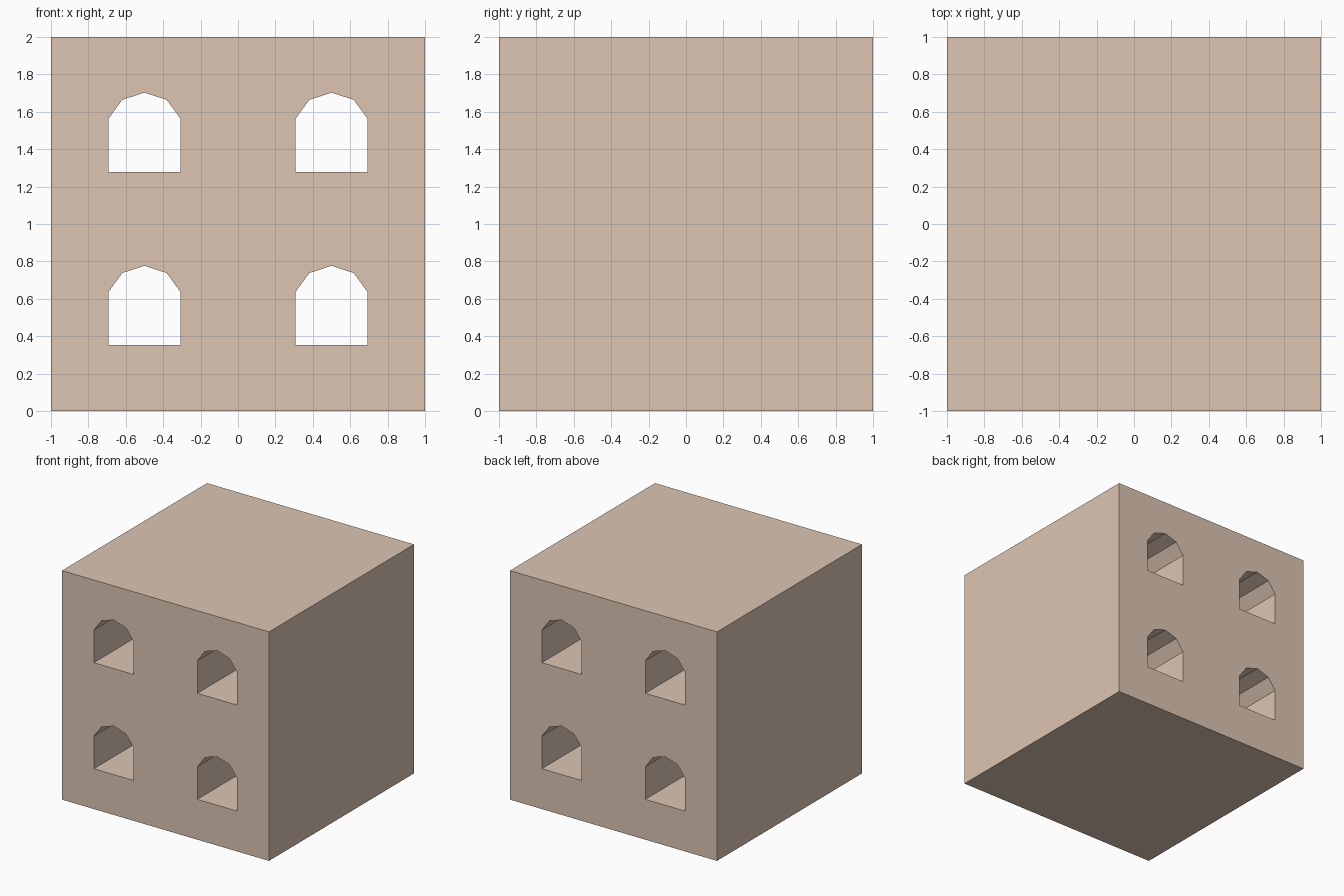
import bpy, bmesh, math

if "Cube" in bpy.data.objects:
    bpy.data.objects.remove(bpy.data.objects["Cube"])

# Solid cube block
bpy.ops.mesh.primitive_cube_add(size=2, location=(0, 0, 1))
block = bpy.context.object
block.name = "wall_block"
mat = bpy.data.materials.new("tan_plaster")
mat.diffuse_color = (0.72, 0.56, 0.45, 1)
mat.use_nodes = True
mat.node_tree.nodes["Principled BSDF"].inputs["Base Color"].default_value = mat.diffuse_color
block.data.materials.append(mat)


# Arched window outline: half-decagon head over a straight-sided opening
def window_profile(cx, cz, r=0.2024, drop=0.222):
    arch = [(cx + r * math.cos(math.radians(a)), cz + r * math.sin(math.radians(a)))
            for a in (18, 54, 90, 126, 162)]
    return arch + [(arch[-1][0], cz - drop), (arch[0][0], cz - drop)]


# Four arched prisms that run right through the block
bm = bmesh.new()
for cx in (-0.5, 0.5):
    for cz in (0.574, 1.5):
        face = bm.faces.new([bm.verts.new((x, -1.2, z)) for x, z in window_profile(cx, cz)])
        ext = bmesh.ops.extrude_face_region(bm, geom=[face])
        verts = [g for g in ext["geom"] if isinstance(g, bmesh.types.BMVert)]
        bmesh.ops.translate(bm, verts=verts, vec=(0, 2.4, 0))
bmesh.ops.recalc_face_normals(bm, faces=bm.faces)
mesh = bpy.data.meshes.new("window_cutter")
bm.to_mesh(mesh)
bm.free()
mesh.materials.append(mat)
cutter = bpy.data.objects.new("window_cutter", mesh)
bpy.context.collection.objects.link(cutter)
cutter.hide_render = True

# Cut the window tunnels, then discard the cutter
mod = block.modifiers.new("windows", "BOOLEAN")
mod.operation = "DIFFERENCE"
mod.solver = "EXACT"
mod.object = cutter
bpy.context.view_layer.objects.active = block
bpy.ops.object.modifier_apply(modifier=mod.name)
bpy.data.objects.remove(cutter)
